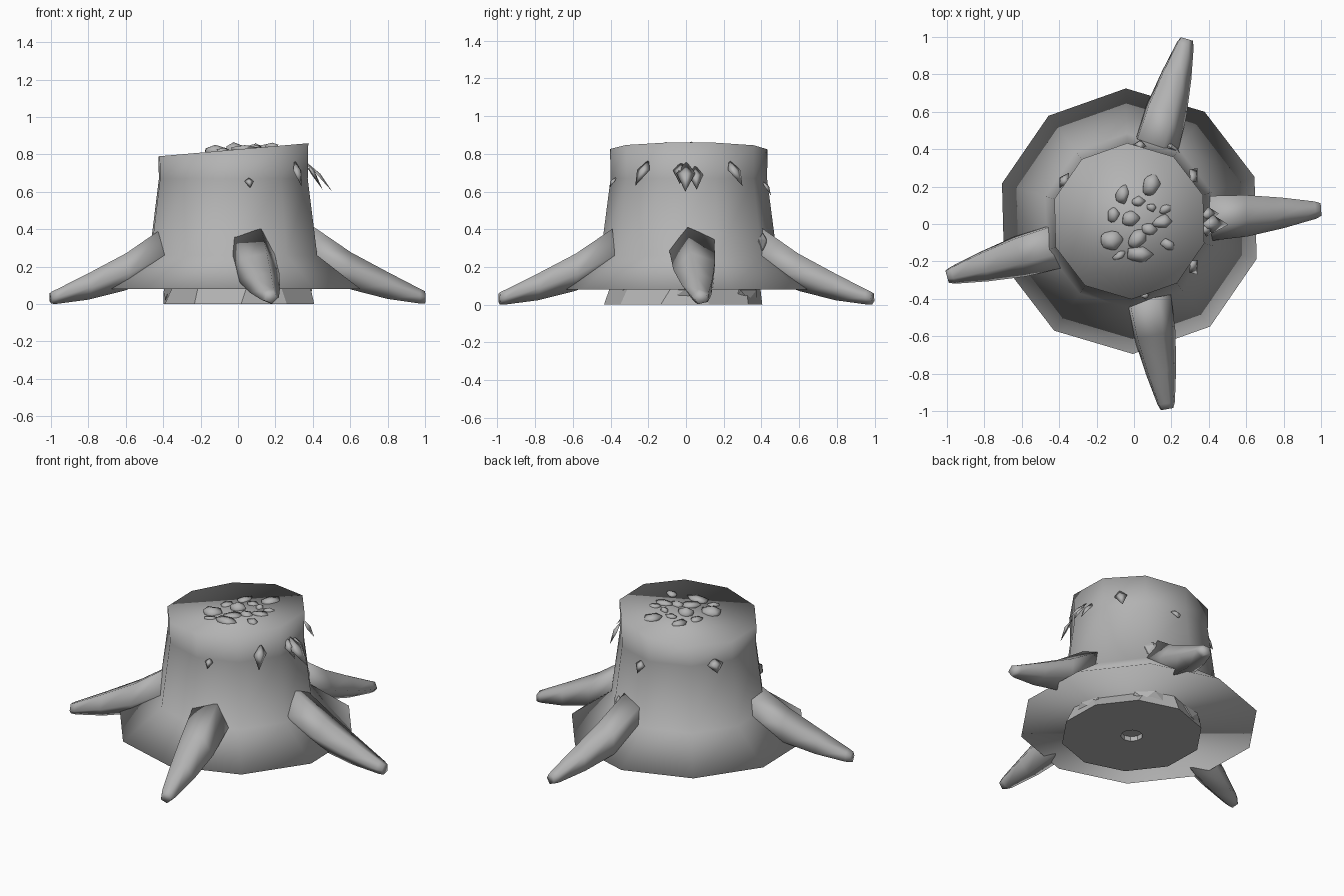
import bpy, bmesh, math, random
from mathutils import Vector, Matrix

random.seed(4)
cube = bpy.data.objects.get("Cube")
if cube:
    bpy.data.objects.remove(cube, do_unlink=True)

# One plain grey material
GREY = (0.45, 0.45, 0.45, 1)
grey = bpy.data.materials.new("plain_grey")
grey.use_nodes = True
grey.diffuse_color = GREY
grey.node_tree.nodes["Principled BSDF"].inputs["Base Color"].default_value = GREY


def finish(name, bm, smooth=True):
    bmesh.ops.recalc_face_normals(bm, faces=bm.faces)
    mesh = bpy.data.meshes.new(name)
    bm.to_mesh(mesh)
    bm.free()
    mesh.materials.append(grey)
    for poly in mesh.polygons:
        poly.use_smooth = smooth
    obj = bpy.data.objects.new(name, mesh)
    bpy.context.collection.objects.link(obj)


def loft(bm, rings):
    """Skin a list of equal rings of points and cap both ends."""
    loops = [[bm.verts.new(p) for p in ring] for ring in rings]
    n = len(loops[0])
    for a, b in zip(loops, loops[1:]):
        for i in range(n):
            j = (i + 1) % n
            bm.faces.new((a[i], a[j], b[j], b[i]))
    bm.faces.new(loops[0][::-1])
    bm.faces.new(loops[-1])


def stone(bm, place, jitter):
    """Add a rough low-poly stone."""
    for v in bmesh.ops.create_icosphere(bm, subdivisions=1, radius=1, matrix=place)["verts"]:
        v.co += Vector((random.uniform(-1, 1), random.uniform(-1, 1), 0)) * jitter
        v.co.z = max(0, v.co.z)


def top_height(x):
    return 0.827 + 0.0875 * x


# Trunk: ten-sided stump, nearly straight above a wide flared foot, with a slanted cut
SIDES = 10
START = math.radians(91.5)
profile = [(0.71, 0.08), (0.468, 0.26), (0.415, 0.67), (0.418, None)]
rings = []
for r, z in profile:
    ring = []
    for i in range(SIDES):
        a = START + math.tau * i / SIDES
        x, y = -0.025 + r * math.cos(a), 0.015 + r * math.sin(a)
        ring.append((x, y, top_height(x) if z is None else z))
    rings.append(ring)
bm = bmesh.new()
loft(bm, rings)
finish("trunk", bm)


# Roots: five-sided tapering tubes bending down to the ground
def root(name, start, end, phase):
    start, end = Vector((*start, 0)), Vector((*end, 0))
    side = (end - start).normalized().cross(Vector((0, 0, 1)))
    # fraction along, centre height, half width, half height
    stations = [(0, 0.28, 0.13, 0.135), (0.33, 0.175, 0.12, 0.105),
                (0.66, 0.098, 0.088, 0.076), (0.95, 0.042, 0.05, 0.042), (1, 0.035, 0.036, 0.034)]
    angles = [math.radians(phase + 72 * i) for i in range(5)]
    rings = []
    for t, z, w, h in stations:
        c = start.lerp(end, t) + Vector((0, 0, z))
        rings.append([c + side * w * math.cos(a) + Vector((0, 0, h * math.sin(a)))
                      for a in angles])
    bm = bmesh.new()
    loft(bm, rings)
    finish(name, bm)


root("left_root", (0.405, 0.04), (1.0, 0.08), 76)
root("right_root", (-0.42, -0.11), (-1.0, -0.28), 41)
root("back_root", (0.11, 0.42), (0.28, 0.99), 67)
root("front_root", (0.07, -0.40), (0.175, -0.99), 43)


# Bark splinters: folded pointed slivers hanging from the upper trunk
def splinter(name, angle, z, length, width, out, sweep=0.0):
    a = math.radians(angle)
    radial = Vector((math.cos(a), math.sin(a), 0))
    side = Vector((-math.sin(a), math.cos(a), 0))
    top = Vector((-0.025, 0.015, z)) + radial * 0.39
    tip = top + radial * out + side * sweep - Vector((0, 0, length))
    mid = top.lerp(tip, 0.4)
    bm = bmesh.new()
    vt, vp = bm.verts.new(top), bm.verts.new(tip)
    ridge = bm.verts.new(mid + radial * 0.02)
    back = bm.verts.new(mid)
    edges = [bm.verts.new(mid + side * s * width / 2) for s in (-1, 1)]
    for e in edges:
        for m in (ridge, back):
            bm.faces.new((vt, e, m))
            bm.faces.new((e, vp, m))
    finish(name, bm)


for i, spec in enumerate([(-33, 0.77, 0.14, 0.08, 0.07, -0.04), (33, 0.77, 0.14, 0.08, 0.07, 0.04),
                          (-2, 0.76, 0.16, 0.1, 0.14), (5, 0.74, 0.13, 0.08, 0.09),
                          (-6, 0.76, 0.12, 0.08, 0.07), (82, 0.66, 0.08, 0.07, 0.05),
                          (-78, 0.68, 0.06, 0.05, 0.04), (148, 0.70, 0.08, 0.1, 0.05)]):
    splinter(f"bark_splinter_{i + 1}", *spec)

# Knot on the back of the trunk
a = math.radians(64)
bm = bmesh.new()
stone(bm, Matrix.Translation((0.45 * math.cos(a), 0.45 * math.sin(a), 0.32))
      @ Matrix.Rotation(a, 4, 'Z') @ Matrix.Diagonal((0.025, 0.06, 0.06, 1)), 0.004)
finish("bark_knot", bm, smooth=False)

# Crumbs on the cut top: x, y, half length, half width, height, turn
crumbs = [(0.09, 0.21, 0.07, 0.05, 0.02, 70), (-0.02, 0.03, 0.055, 0.05, 0.04, 0),
          (-0.12, -0.09, 0.07, 0.065, 0.035, 0), (0.03, -0.16, 0.08, 0.045, 0.02, 0),
          (0.18, -0.11, 0.045, 0.03, 0.02, -40), (0.15, 0.01, 0.06, 0.04, 0.015, 10),
          (0.09, 0.09, 0.03, 0.025, 0.025, 0), (-0.06, 0.16, 0.06, 0.04, 0.015, 70),
          (-0.08, -0.17, 0.04, 0.025, 0.015, 30), (0.02, -0.08, 0.07, 0.045, 0.015, 50),
          (-0.11, 0.05, 0.05, 0.035, 0.015, 80), (0.08, -0.03, 0.045, 0.035, 0.02, 0),
          (0.02, 0.12, 0.04, 0.03, 0.015, 0), (0.17, 0.08, 0.04, 0.025, 0.015, 30)]
bm = bmesh.new()
for x, y, l, w, h, turn in crumbs:
    stone(bm, Matrix.Translation((x, y, top_height(x)))
          @ Matrix.Rotation(math.radians(turn), 4, 'Z') @ Matrix.Diagonal((l, w, h, 1)), 0.006)
finish("top_crumbs", bm)

# Base plug: jagged soil slab under the trunk with a small pit in its underside
rings = []
for r, z in [(0.065, 0.03), (0.065, 0), (0.42, 0), (0.385, 0.10)]:
    ring = []
    for i in range(SIDES):
        a = START + math.tau * i / SIDES + (random.uniform(-0.2, 0.2) if z > 0.05 else 0)
        rr = r + (random.uniform(-0.03, 0.03) if z > 0.05 else 0)
        ring.append((0.005 + rr * math.cos(a), -0.015 + rr * math.sin(a), z))
    rings.append(ring)
bm = bmesh.new()
loft(bm, rings)
finish("base_soil", bm, smooth=False)

# Broken rocks around the base plug
bm = bmesh.new()
for i in range(6):
    a = math.tau * (i + random.uniform(-0.2, 0.2)) / 6
    stone(bm, Matrix.Translation((0.335 * math.cos(a), 0.335 * math.sin(a), 0.05))
          @ Matrix.Rotation(a, 4, 'Z') @ Matrix.Diagonal((0.065, 0.13, 0.06, 1)), 0.01)
finish("base_rocks", bm, smooth=False)
